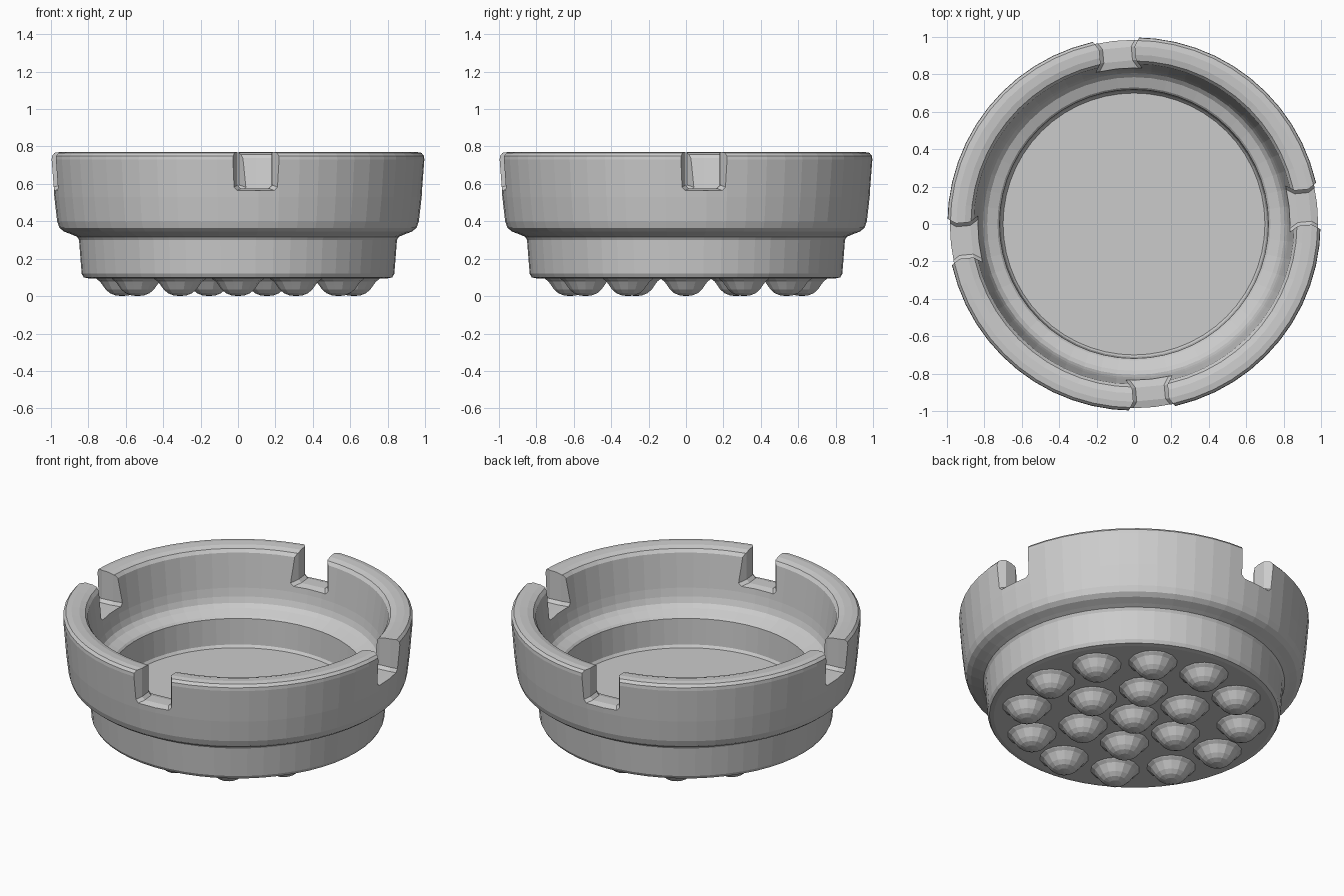
import bpy, bmesh
from math import sin, cos, pi

if "Cube" in bpy.data.objects:
    bpy.data.objects.remove(bpy.data.objects["Cube"])


def add_object(name, bm):
    bmesh.ops.recalc_face_normals(bm, faces=bm.faces)
    mesh = bpy.data.meshes.new(name)
    bm.to_mesh(mesh)
    bm.free()
    ob = bpy.data.objects.new(name, mesh)
    bpy.context.collection.objects.link(ob)
    return ob


def lathe(name, profile, seg):
    # revolve (radius, height) points; radius 0 becomes a pole
    bm = bmesh.new()
    rings = []
    for r, z in profile:
        n = 1 if r == 0 else seg
        rings.append([bm.verts.new((r * cos(2 * pi * i / seg), r * sin(2 * pi * i / seg), z))
                      for i in range(n)])
    for a, b in zip(rings, rings[1:]):
        for i in range(seg):
            j = (i + 1) % seg
            quad = [a[i % len(a)], a[j % len(a)], b[j % len(b)], b[i % len(b)]]
            bm.faces.new(list(dict.fromkeys(quad)))
    return add_object(name, bm)


# Stepped round bowl: underside, outer wall, rounded rim, inner ledge, floor
bowl = lathe("bowl", [
    (0, 0.095), (0.80, 0.095), (0.825, 0.10), (0.836, 0.12), (0.85, 0.30),
    (0.86, 0.317), (0.885, 0.328), (0.93, 0.345), (0.955, 0.365), (0.967, 0.40),
    (0.982, 0.53), (0.998, 0.73), (0.996, 0.75), (0.982, 0.766), (0.95, 0.771),
    (0.905, 0.768), (0.872, 0.758), (0.857, 0.738), (0.83, 0.53), (0.82, 0.48),
    (0.807, 0.445), (0.785, 0.423), (0.73, 0.400), (0.719, 0.388),
    (0.711, 0.228), (0.70, 0.212), (0, 0.212)], 56)

# Four rim notches, flared toward the inside and outside
bm = bmesh.new()
for k in range(4):
    ang = k * pi / 2 + 0.097
    ca, sa = cos(ang), sin(ang)
    rows = []
    for r, w, f in ((0.79, 0.145, 0.555), (0.872, 0.095, 0.575),
                    (0.945, 0.095, 0.575), (1.03, 0.15, 0.55)):
        section = ((-w, 0.9), (-w, f + 0.018), (-w + 0.018, f),
                   (w - 0.018, f), (w, f + 0.018), (w, 0.9))
        rows.append([bm.verts.new((r * ca - t * sa, r * sa + t * ca, z)) for t, z in section])
    for a, b in zip(rows, rows[1:]):
        for i in range(6):
            j = (i + 1) % 6
            bm.faces.new((a[i], a[j], b[j], b[i]))
    bm.faces.new(rows[0])
    bm.faces.new(rows[-1])
cutter = add_object("notch_cutter", bm)
cutter.hide_render = True
cutter.hide_viewport = True
cut = bowl.modifiers.new("notches", 'BOOLEAN')
cut.operation = 'DIFFERENCE'
cut.solver = 'EXACT'
cut.object = cutter

# Apply the cut, then remove the helper
bpy.context.view_layer.update()
dg = bpy.context.evaluated_depsgraph_get()
mesh = bpy.data.meshes.new_from_object(bowl.evaluated_get(dg))
bowl.modifiers.clear()
bowl.data = mesh
bpy.data.objects.remove(cutter)

# Domed feet: one in the middle, a ring of 6 and a ring of 12
spots = [(0, 0)]
for radius, count in ((0.31, 6), (0.62, 12)):
    spots += [(radius * cos(2 * pi * i / count), radius * sin(2 * pi * i / count))
              for i in range(count)]
foot = lathe("foot", [(0, 0), (0.035, 0.004), (0.065, 0.016), (0.088, 0.036),
                      (0.105, 0.06), (0.118, 0.078), (0.135, 0.09), (0.145, 0.1)], 14)
for n, (x, y) in enumerate(spots):
    ob = foot
    if n:
        ob = foot.copy()
        ob.name = f"foot_{n}"
        bpy.context.collection.objects.link(ob)
    ob.location = (x, y, 0)
